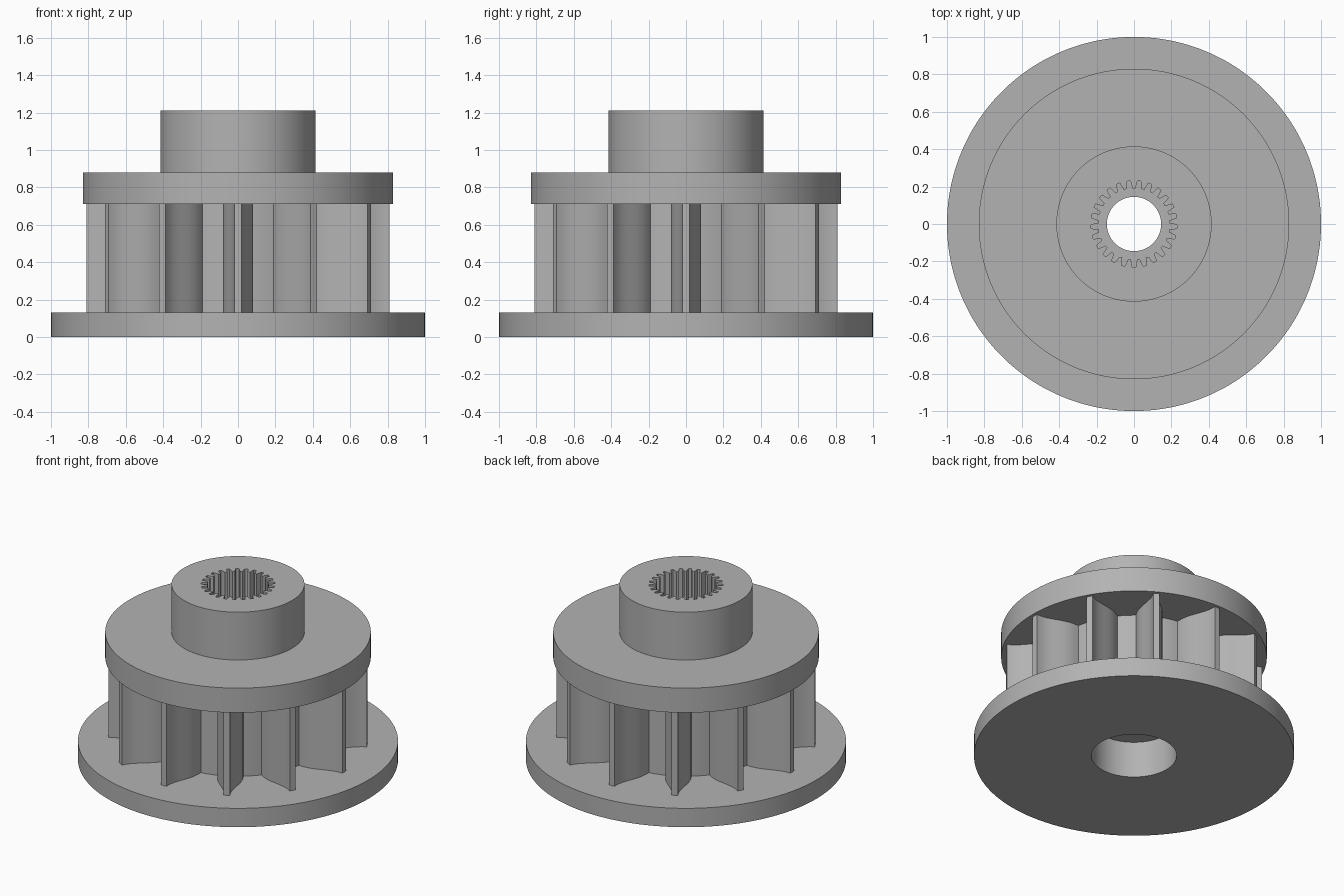
import bpy
import math

old = bpy.data.objects.get("Cube")
if old:
    bpy.data.objects.remove(old)

N = 300             # points around every ring
TEETH, SPLINES = 12, 25
PITCH = N // TEETH
TIP_R, ROOT_R = 0.81, 0.526
TIP_W, ROOT_W = 0.02, 0.08

grey = bpy.data.materials.new("plain grey")
grey.use_nodes = True
colour = (0.45, 0.45, 0.45, 1)
grey.diffuse_color = colour
grey.node_tree.nodes["Principled BSDF"].inputs["Base Color"].default_value = colour


def circle(radius):
    return [(radius, math.tau * i / N) for i in range(N)]


def drum_outline():
    """Thin ridges that swell smoothly into thicker roots, around a round core."""
    root_angle = math.asin(ROOT_W / ROOT_R)
    half = math.pi / TEETH
    points = []
    for i in range(N):
        tooth = (i + PITCH // 2) // PITCH
        k = i - tooth * PITCH
        n = abs(k)
        if n == 0:
            r, a = TIP_R, 0.0
        elif n <= 9:
            t = (n - 1) / 8
            s = min(max((t - 0.08) / 0.8, 0), 1)
            width = TIP_W + (ROOT_W - TIP_W) * s * s * (3 - 2 * s)
            r = TIP_R + (ROOT_R - TIP_R) * t
            a = math.asin(width / r)
        else:
            r = ROOT_R
            a = root_angle + (half - root_angle) * (n - 9) / 3.5
        points.append((r, 2 * half * tooth + math.copysign(a, k)))
    return points


def spline_outline():
    """Fine square-cut grooves around the shaft socket."""
    points = []
    for i in range(N):
        a = math.tau * i / N
        wave = max(-1, min(1, 2.5 * math.cos(SPLINES * a)))
        points.append((0.211 + 0.02 * wave, a))
    return points


def loft(name, rings):
    """Skin a stack of (outline, height) rings."""
    verts, faces = [], []
    for outline, z in rings:
        for r, a in outline:
            verts.append((r * math.sin(a), -r * math.cos(a), z))
    for level in range(len(rings) - 1):
        low, high = level * N, (level + 1) * N
        for i in range(N):
            j = (i + 1) % N
            faces.append((low + i, low + j, high + j, high + i))
    mesh = bpy.data.meshes.new(name)
    mesh.from_pydata(verts, [], faces)
    mesh.materials.append(grey)
    obj = bpy.data.objects.new(name, mesh)
    bpy.context.collection.objects.link(obj)
    bpy.ops.object.select_all(action='DESELECT')
    obj.select_set(True)
    bpy.context.view_layer.objects.active = obj
    bpy.ops.object.shade_smooth_by_angle(angle=math.radians(25))
    return obj


drum, spline = drum_outline(), spline_outline()
recess, hole = circle(0.266), circle(0.145)
base, upper, collar = circle(1.0), circle(0.83), circle(0.415)
BASE_Z, DRUM_Z, UPPER_Z, TOP_Z = 0.13, 0.71, 0.88, 1.21
RECESS_Z, SOCKET_Z = 0.25, 0.87

# Wide bottom flange with the screw recess
loft("base_flange", [(recess, RECESS_Z), (recess, 0), (base, 0),
                     (base, BASE_Z), (drum, BASE_Z)])
# Toothed wall between the flanges
loft("toothed_drum", [(drum, BASE_Z), (drum, DRUM_Z)])
# Smaller top flange
loft("upper_flange", [(drum, DRUM_Z), (upper, DRUM_Z),
                      (upper, UPPER_Z), (collar, UPPER_Z)])
# Collar with the splined socket
loft("hub", [(collar, UPPER_Z), (collar, TOP_Z), (spline, TOP_Z), (spline, SOCKET_Z)])
# Through hole joining socket and recess
loft("screw_hole", [(spline, SOCKET_Z), (hole, SOCKET_Z), (hole, RECESS_Z),
                    (recess, RECESS_Z)])
